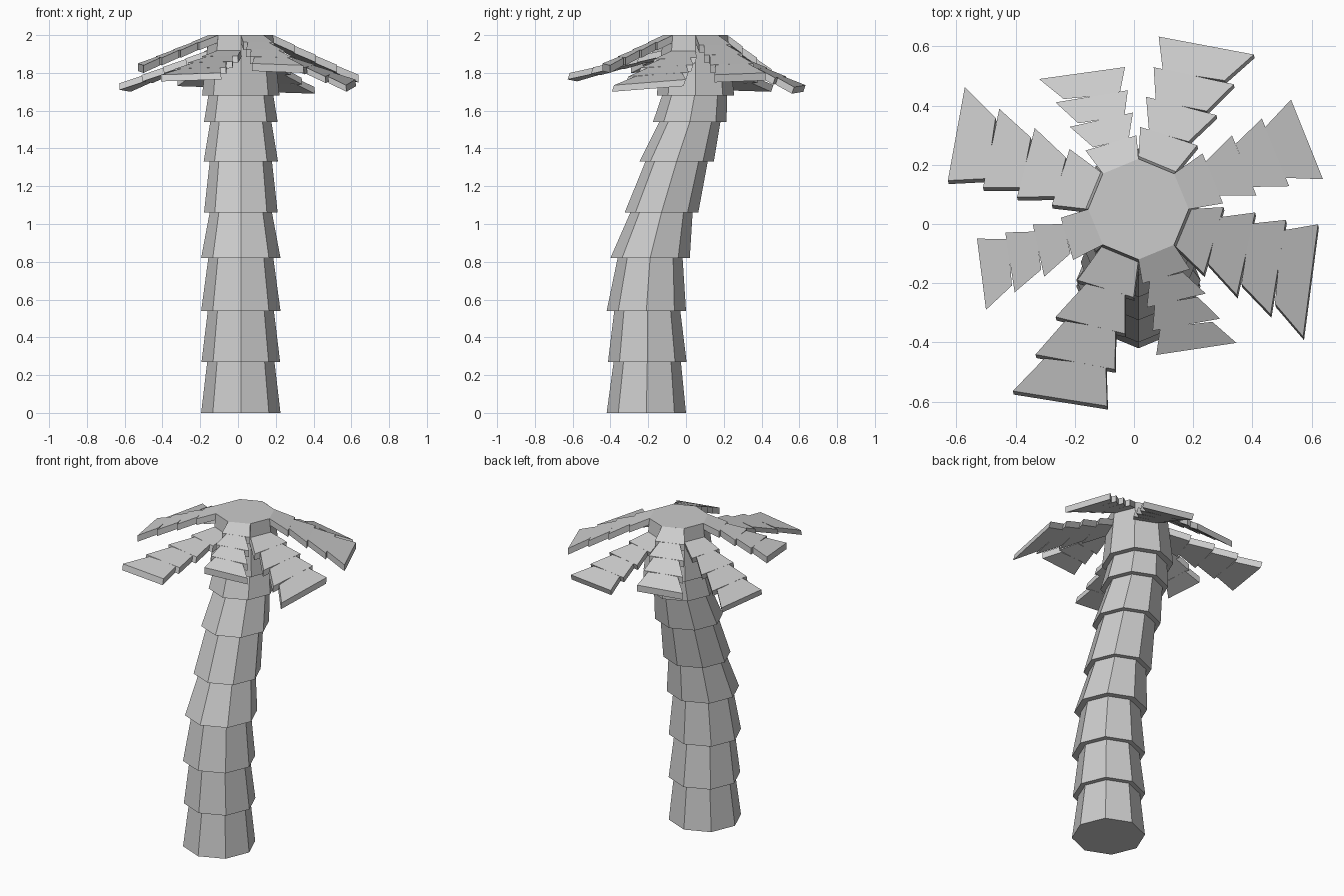
import bpy, bmesh
from math import sin, cos, radians
from mathutils import Vector

if "Cube" in bpy.data.objects:
    bpy.data.objects.remove(bpy.data.objects["Cube"])

CX, CY = 0.015, 0.05          # crown centre


def finish(bm, name):
    bmesh.ops.recalc_face_normals(bm, faces=bm.faces)
    mesh = bpy.data.meshes.new(name)
    bm.to_mesh(mesh)
    bm.free()
    obj = bpy.data.objects.new(name, mesh)
    bpy.context.collection.objects.link(obj)


def loft(bm, lower, upper):
    """Closed prism between two matching loops of points."""
    a = [bm.verts.new(p) for p in lower]
    b = [bm.verts.new(p) for p in upper]
    bm.faces.new(a[::-1])
    bm.faces.new(b)
    n = len(a)
    for i in range(n):
        bm.faces.new((a[i], a[(i + 1) % n], b[(i + 1) % n], b[i]))


def octagon(y, z, r):
    return [(CX + r * cos(radians(45 * i)), y + r * sin(radians(45 * i)), z)
            for i in range(8)]


# Trunk: tapered octagonal rings leaning back (z, y, radius at bottom then top)
rings = [
    ((0.00, -0.21, 0.21), (0.27, -0.205, 0.178)),
    ((0.27, -0.205, 0.208), (0.54, -0.205, 0.175)),
    ((0.54, -0.21, 0.21), (0.82, -0.19, 0.172)),
    ((0.82, -0.19, 0.21), (1.06, -0.13, 0.165)),
    ((1.06, -0.13, 0.195), (1.33, -0.05, 0.165)),
    ((1.33, -0.05, 0.197), (1.54, 0.02, 0.162)),
    ((1.54, 0.02, 0.195), (1.68, 0.045, 0.172)),
]
bm = bmesh.new()
for (z0, y0, r0), (z1, y1, r1) in rings:
    loft(bm, octagon(y0, z0, r0), octagon(y1, z1, r1))
finish(bm, "trunk")

# Crown block carrying the fronds
bm = bmesh.new()
loft(bm, octagon(CY, 1.68, 0.205), octagon(CY, 2.0, 0.17))
finish(bm, "crown")


# Frond: four flaring steps along a drooping, slightly twisted line
def frond(name, angle, root_z, width, left, right, down):
    d = Vector((cos(radians(angle)), sin(radians(angle)), 0))
    side = Vector((-d.y, d.x, 0))
    centre = Vector((CX, CY, 0))

    def point(t, half, tip):
        u = 0.157 + (tip[0] - 0.157) * t
        p = centre + d * u + side * half
        p.z = root_z + (tip[1] - root_z) * t
        return p

    inner = [0.065, 0.43 * width, 0.54 * width, 0.64 * width]
    outer = [0.63 * width, 0.76 * width, 0.85 * width, width]
    bm = bmesh.new()
    for i in range(4):
        t0, t1 = i / 4, (i + 1) / 4
        top = [point(t0, inner[i], left), point(t0, -inner[i], right),
               point(t1, -outer[i], right), point(t1, outer[i], left)]
        loft(bm, [p + Vector(down) for p in top], top)
    finish(bm, name)


# angle, half width, (length, tip height) on the left and right edges
upper = [
    (22.5, 0.145, (0.618, 1.80), (0.615, 1.79)),
    (112.5, 0.142, (0.535, 1.77), (0.461, 1.76)),
    (202.5, 0.117, (0.606, 1.84), (0.542, 1.85)),
    (292.5, 0.133, (0.544, 1.84), (0.478, 1.85)),
]
lower = [
    (67.5, 0.160, (0.565, 1.735), (0.632, 1.725)),
    (157.5, 0.157, (0.632, 1.745), (0.70, 1.735)),
    (247.5, 0.157, (0.655, 1.80), (0.73, 1.79)),
    (337.5, 0.185, (0.58, 1.765), (0.679, 1.735)),
]
for i, (a, w, l, r) in enumerate(upper):
    frond(f"upper_frond_{i + 1}", a, 2.0, w, l, r, (0, 0, -0.04))
for i, (a, w, l, r) in enumerate(lower):
    frond(f"lower_frond_{i + 1}", a, 1.92, w, l, r, (0.003, -0.012, -0.035))
